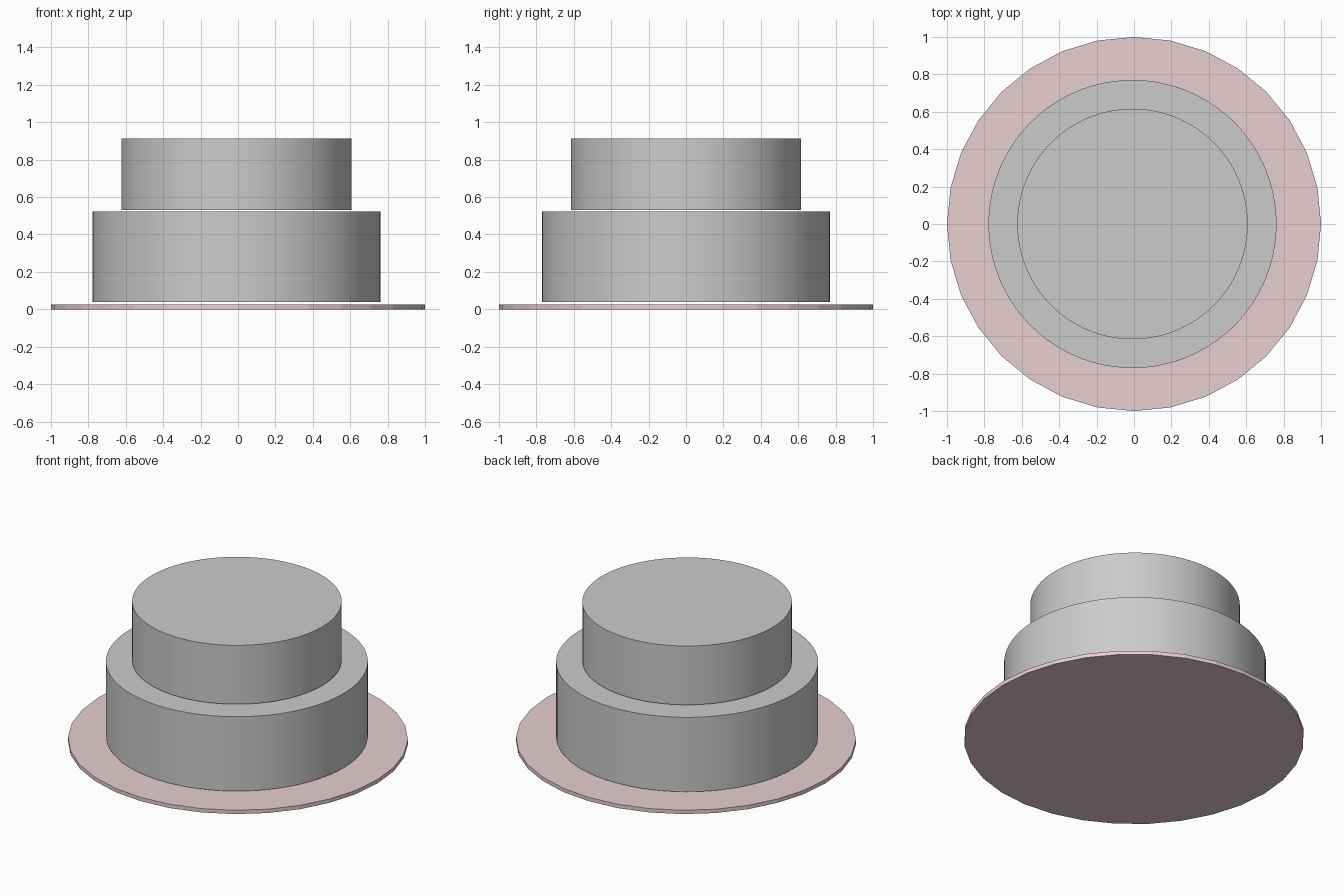
import bpy
import math

if "Cube" in bpy.data.objects:
    bpy.data.objects.remove(bpy.data.objects["Cube"])


def disc(name, radius, z0, z1, sides, x=0.0, smooth=False):
    """Upright closed cylinder between two heights."""
    bpy.ops.mesh.primitive_cylinder_add(
        vertices=sides, radius=radius, depth=z1 - z0,
        location=(x, 0, (z0 + z1) / 2))
    obj = bpy.context.object
    obj.name = name
    if smooth:
        bpy.ops.object.shade_smooth_by_angle(angle=math.radians(30))
    return obj


# Thin low-poly cake board
board = disc("cake_board", 1.0, 0.0, 0.025, 32)
pink = bpy.data.materials.new("board_pink")
pink.diffuse_color = (0.8, 0.62, 0.63, 1)
pink.use_nodes = True
pink.node_tree.nodes["Principled BSDF"].inputs["Base Color"].default_value = pink.diffuse_color
board.data.materials.append(pink)

# Two stacked round tiers with slim gaps between them
for name, radius, z0, z1 in (("lower_tier", 0.77, 0.04, 0.523),
                             ("upper_tier", 0.616, 0.532, 0.914)):
    disc(name, radius, z0, z1, 128, x=-0.008, smooth=True)
